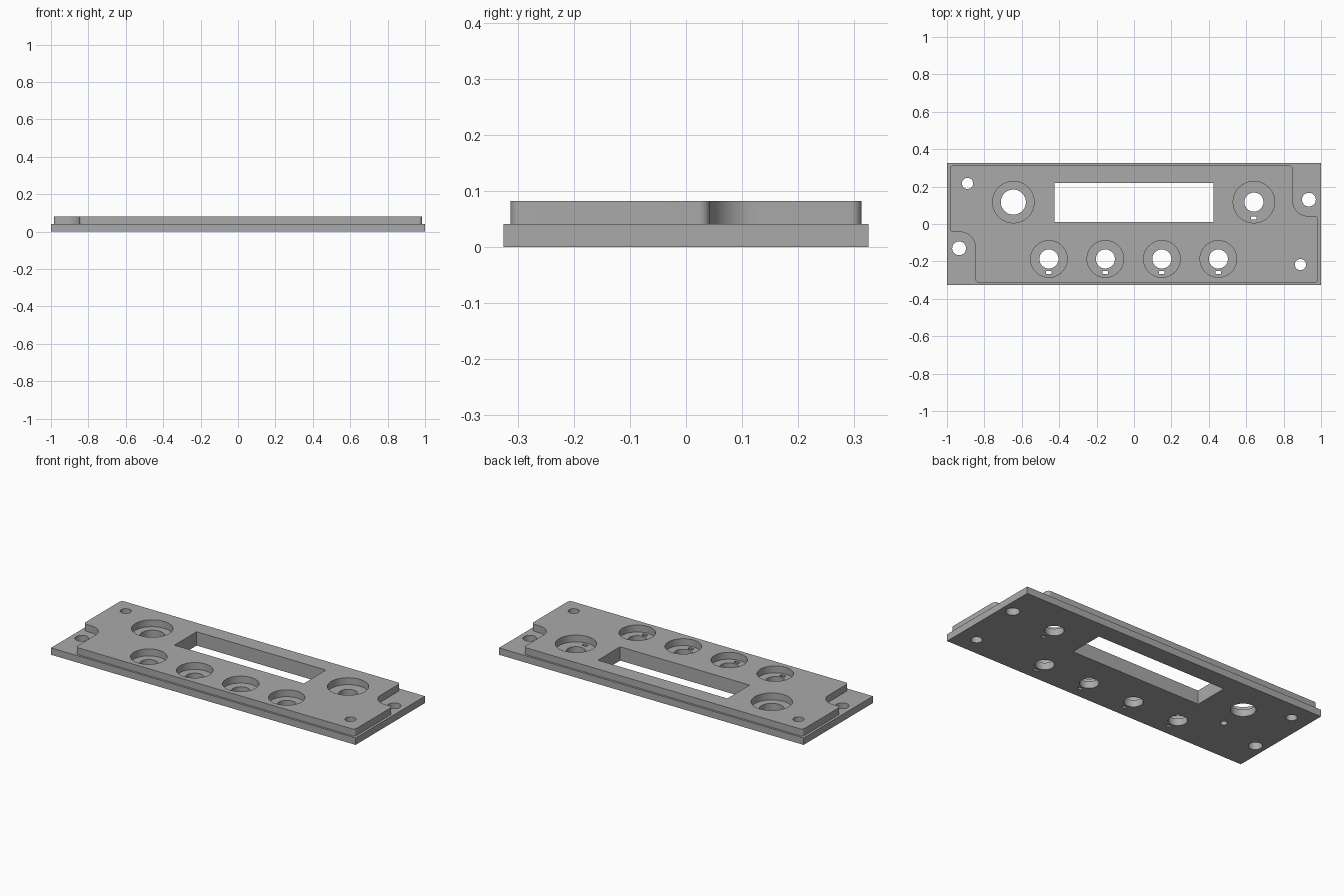
import bpy, bmesh, math
from mathutils import Vector

old = bpy.data.objects.get("Cube")
if old:
    bpy.data.objects.remove(old, do_unlink=True)

PLATE_TOP, TOP = 0.041, 0.082

grey = bpy.data.materials.new("plain grey")
grey.use_nodes = True
colour = (0.4, 0.4, 0.4, 1)
grey.diffuse_color = colour
grey.node_tree.nodes["Principled BSDF"].inputs["Base Color"].default_value = colour


def circle(x, y, r, n=48):
    return [(x + r * math.cos(math.tau * i / n), y + r * math.sin(math.tau * i / n)) for i in range(n)]


def rectangle(x0, x1, y0, y1):
    return [(x0, y0), (x1, y0), (x1, y1), (x0, y1)]


def fillet(corners, steps=10):
    """Round each (x, y, radius) right-angle corner of an outline."""
    out = []
    for i, (x, y, r) in enumerate(corners):
        p = Vector((x, y))
        a = (Vector(corners[i - 1][:2]) - p).normalized() * r
        b = (Vector(corners[(i + 1) % len(corners)][:2]) - p).normalized() * r
        centre = p + a + b
        for k in range(steps + 1):
            t = math.pi / 2 * k / steps
            out.append(tuple(centre - b * math.cos(t) - a * math.sin(t)))
    return out


def solid(name, prisms):
    """One object made of upright prisms: (outline, bottom, top)."""
    bm = bmesh.new()
    for outline, z0, z1 in prisms:
        low = [bm.verts.new((x, y, z0)) for x, y in outline]
        high = [bm.verts.new((x, y, z1)) for x, y in outline]
        bm.faces.new(low[::-1])
        bm.faces.new(high)
        for i in range(len(low)):
            j = (i + 1) % len(low)
            bm.faces.new((low[i], low[j], high[j], high[i]))
    bmesh.ops.recalc_face_normals(bm, faces=bm.faces)
    mesh = bpy.data.meshes.new(name)
    bm.to_mesh(mesh)
    bm.free()
    mesh.materials.append(grey)
    obj = bpy.data.objects.new(name, mesh)
    bpy.context.collection.objects.link(obj)
    return obj


def combine(body, tool, operation):
    bpy.context.view_layer.objects.active = body
    mod = body.modifiers.new(operation.lower(), "BOOLEAN")
    mod.operation, mod.solver, mod.object = operation, "EXACT", tool
    bpy.ops.object.modifier_apply(modifier=mod.name)
    bpy.data.objects.remove(tool, do_unlink=True)


# Base plate with the raised panel, notched at two opposite ends
panel = solid("mounting_panel", [(rectangle(-1, 1, -0.325, 0.325), 0, PLATE_TOP)])
half = [(0.985, -0.313, 0.02), (0.985, 0.043, 0.02), (0.848, 0.043, 0.083), (0.848, 0.313, 0.02)]
outline = fillet(half + [(-x, -y, r) for x, y, r in half])
combine(panel, solid("raised_panel", [(outline, 0.02, TOP)]), "UNION")

# Recesses: x, y, pocket radius, hole radius, has a locating slot
recesses = [(-0.645, 0.117, 0.111, 0.067, False), (0.641, 0.117, 0.111, 0.051, True)]
recesses += [(-0.455 + 0.302 * i, -0.187, 0.098, 0.051, True) for i in range(4)]
pockets = [(circle(x, y, r), PLATE_TOP, 0.2) for x, y, r, _, _ in recesses]
# Blind hole in the underside
pockets.append((circle(-0.656, -0.053, 0.019, 24), -0.1, 0.05))
combine(panel, solid("pocket_cutter", pockets), "DIFFERENCE")

# Through holes, locating slots, screw holes and display window
through = [circle(x, y, r) for x, y, _, r, _ in recesses]
for x, y, pocket_r, _, slot in recesses:
    if slot:
        sy = y - pocket_r + 0.026
        through.append(rectangle(x - 0.015, x + 0.015, sy - 0.009, sy + 0.009))
for x, y, r in ((0.89, -0.217, 0.03), (0.935, 0.13, 0.037)):
    through += [circle(x, y, r, 32), circle(-x, -y, r, 32)]
through.append(rectangle(-0.426, 0.424, 0.012, 0.22))
combine(panel, solid("hole_cutter", [(o, -0.1, 0.2) for o in through]), "DIFFERENCE")

bpy.ops.object.select_all(action="DESELECT")
panel.select_set(True)
bpy.context.view_layer.objects.active = panel
bpy.ops.object.shade_smooth_by_angle(angle=math.radians(30))
